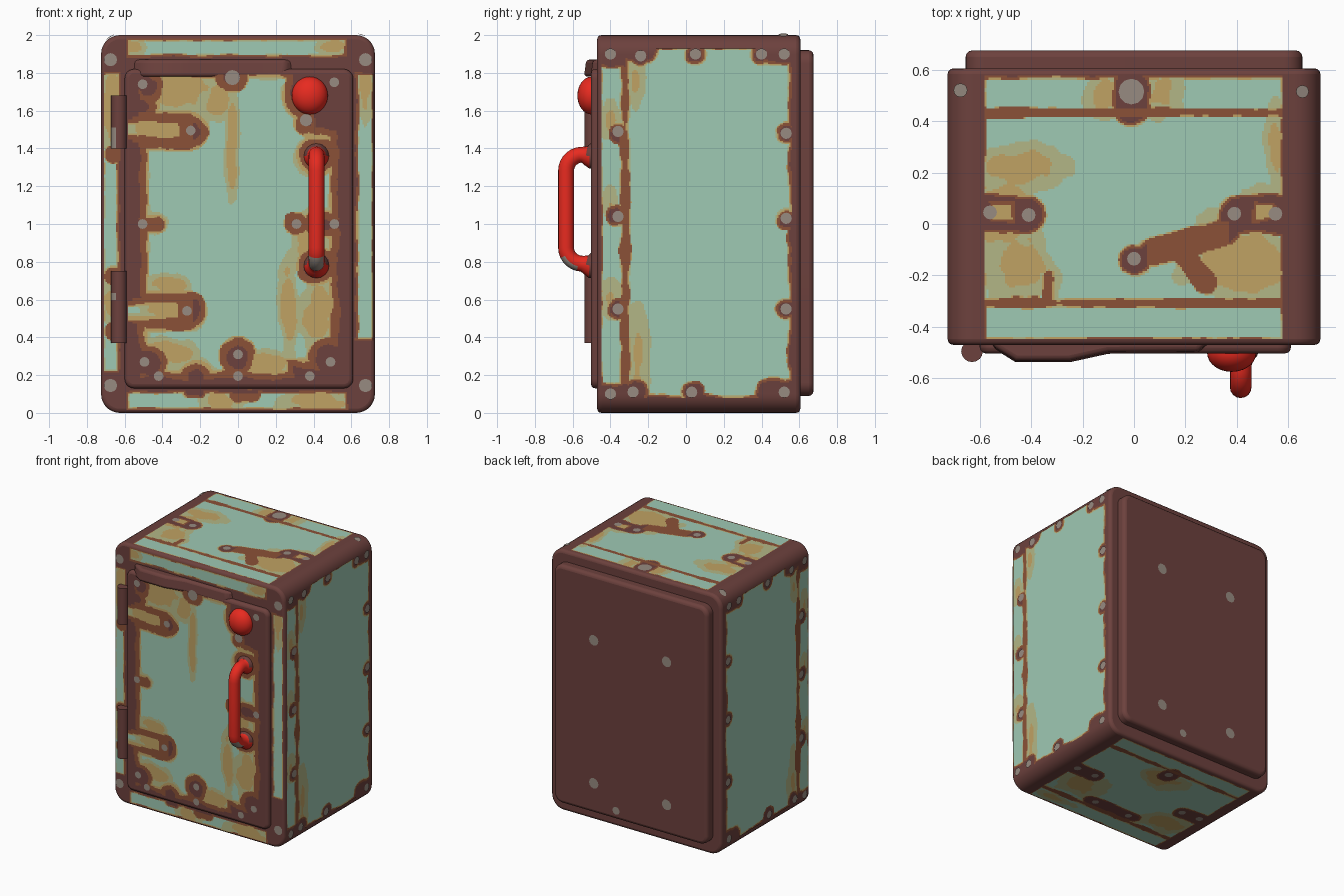
import bpy, bmesh, math
from mathutils import Vector, noise

if "Cube" in bpy.data.objects:
    bpy.data.objects.remove(bpy.data.objects["Cube"])

COLOURS = {"dark_brown": (.152, .053, .047), "mint_paint": (.345, .585, .455), "rust": (.26, .083, .038),
           "tan_rust": (.53, .36, .125), "khaki_stain": (.45, .47, .24), "worn_metal": (.31, .26, .22),
           "red_enamel": (.85, .025, .015)}
MATS = []
for n, c in COLOURS.items():
    m = bpy.data.materials.new(n)
    m.diffuse_color = (*c, 1)
    m.use_nodes = True
    m.node_tree.nodes["Principled BSDF"].inputs["Base Color"].default_value = m.diffuse_color
    MATS.append(m)
BROWN, MINT, RUST, TAN, KHAKI, METAL, RED = range(7)


def finish(name, bm, mat=None, angle=40):
    me = bpy.data.meshes.new(name)
    for m in MATS:
        me.materials.append(m)
    if mat is not None:
        for f in bm.faces:
            f.material_index = mat
    bm.to_mesh(me)
    bm.free()
    ob = bpy.data.objects.new(name, me)
    bpy.context.collection.objects.link(ob)
    bpy.ops.object.select_all(action='DESELECT')
    ob.select_set(True)
    bpy.context.view_layer.objects.active = ob
    bpy.ops.object.shade_smooth_by_angle(angle=math.radians(angle))
    return ob


def soften(ob, width):
    b = ob.modifiers.new("soft", 'BEVEL')
    b.width, b.segments, b.limit_method, b.angle_limit = width, 3, 'ANGLE', math.radians(35)


def rounded_box(name, lo, hi, corner, edge):
    bm = bmesh.new()
    bmesh.ops.create_cube(bm, size=1)
    for v in bm.verts:
        v.co = Vector(((lo[i] + hi[i]) / 2 + v.co[i] * (hi[i] - lo[i])) for i in range(3))
    long = [e for e in bm.edges if abs((e.verts[0].co - e.verts[1].co).normalized().y) > .9]
    bmesh.ops.bevel(bm, geom=long, offset=corner, segments=7, profile=.5, affect='EDGES')
    soften(finish(name, bm, BROWN), edge)


def classify(u, v, s):
    """Colour at a point of a weathered panel; None leaves the brown body bare."""
    def inside(b):
        return min(u - b[0], b[1] - u, v - b[2], b[3] - v)
    d = max(inside(b) for b in s["boxes"])
    for (a, b, c, e, r) in s["holes"]:
        du, dv = c - a, e - b
        L = du * du + dv * dv
        t = max(0, min(1, ((u - a) * du + (v - b) * dv) / L)) if L else 0
        d = min(d, math.hypot(u - a - t * du, v - b - t * dv) - r)
    rim = s["rim"]
    for b in s.get("islands", []):
        i = inside(b)
        d = max(d, i + rim - .014 if i > 0 else i)
    n = noise.noise(Vector((u * 7, v * 7, s["seed"]))) + .4 * noise.noise(Vector((u * 19, v * 19, s["seed"])))
    d += s.get("rough", .02) * n
    if d < 0:
        return RUST if any(x0 < u < x1 and y0 < v < y1 for x0, x1, y0, y1 in s.get("bands", [])) else None
    if d < rim:
        return RUST
    t = max([1 - math.hypot((u - a) / ru, (v - b) / rv) for a, b, ru, rv in s["stains"]] + [-1]) + .35 * n
    if d < rim * (1.3 + .4 * n) or t > s.get("tan", .5):
        return TAN
    return KHAKI if t > .17 or d < rim * (1.45 + 1.2 * n) else MINT


def paint(name, place, out, ext, s, step=.008):
    """Thin paint layer: equal neighbours in each row are merged to one strip."""
    bm = bmesh.new()
    u0, u1, v0, v1 = ext
    nu, nv = round((u1 - u0) / step), round((v1 - v0) / step)
    for j in range(nv):
        va, vb = v0 + j * step, v0 + (j + 1) * step
        row = [classify(u0 + (i + .5) * step, va + step / 2, s) for i in range(nu)] + [-1]
        start = 0
        for i in range(1, nu + 1):
            if row[i] != row[start]:
                if row[start] is not None:
                    a, b = u0 + start * step, u0 + i * step
                    f = bm.faces.new([bm.verts.new(place(*p)) for p in ((a, va), (b, va), (b, vb), (a, vb))])
                    f.material_index = row[start]
                    f.normal_update()
                    if f.normal.dot(Vector(out)) < 0:
                        f.normal_flip()
                start = i
    finish(name, bm)


def rivets(name, place, out, pts):
    bm = bmesh.new()
    for u, v, r in pts:
        f = bm.faces.new([bm.verts.new(Vector(place(u + r * math.cos(k * math.pi / 6), v + r * math.sin(k * math.pi / 6)))
                                       + Vector(out) * .003) for k in range(12)])
        f.normal_update()
        if f.normal.dot(Vector(out)) < 0:
            f.normal_flip()
    finish(name, bm, METAL)


# Body, back plate and door
rounded_box("body", (-.725, -.47, 0), (.725, .605, 2), .1, .022)
rounded_box("back_plate", (-.655, .55, .09), (.655, .675, 1.92), .07, .025)
rounded_box("door", (-.6, -.503, .13), (.61, -.44, 1.82), .05, .022)

# Bent lip along the top of the door
bm = bmesh.new()
lip = [(-.56, -.46), (-.54, -.49), (-.46, -.54), (-.25, -.54), (-.1, -.507), (.25, -.505), (.3, -.46)]
f = bm.faces.new([bm.verts.new((x, y, 1.78)) for x, y in lip])
up = bmesh.ops.extrude_face_region(bm, geom=[f])["geom"]
bmesh.ops.translate(bm, vec=(0, .012, .09), verts=[g for g in up if isinstance(g, bmesh.types.BMVert)])
bmesh.ops.recalc_face_normals(bm, faces=bm.faces)
soften(finish("door_lip", bm, BROWN), .022)

# Door paint and rivets
def on_door(x, z): return (x, -.505, z)
door = dict(seed=1.3, rim=.036, rough=.025, boxes=[(-.52, .3, .18, 1.82), (-.2, .53, .24, 1.5), (-.2, .4, 1.0, 1.66)],
    bands=[(-.56, -.235, 1.43, 1.57), (-.56, -.24, .47, .61)],
    holes=[(-.62, 1.5, -.26, 1.495, .06), (-.62, .54, -.27, .54, .06), (-.51, 1.76, -.47, 1.72, .05), (-.03, 1.79, -.03, 1.79, .045),
           (.38, 1.68, .38, 1.68, .1), (.37, 1.54, .37, 1.54, .03), (.415, 1.36, .415, 1.36, .065), (.415, .78, .415, .78, .06),
           (.31, 1, .31, 1, .015), (.55, 1, .42, 1, .03), (-.51, 1, -.43, 1, .005), (-.5, .27, -.47, .27, .055), (0, .29, 0, .31, .05),
           (.51, .25, .49, .27, .085), (-.22, .17, -.22, .19, .05), (-.5, 1.62, -.5, 1.62, .04)],
    islands=[(-.62, -.3, 1.45, 1.55), (-.62, -.3, .49, .59)],
    stains=[(-.28, 1.72, .34, .16), (-.1, 1.68, .13, .16), (-.03, 1.42, .05, .48), (.27, .52, .065, .42), (.42, .5, .14, .3), (.37, .92, .12, .22),
            (-.37, .32, .17, .1), (.15, .27, .2, .09), (-.41, 1.5, .3, .14), (-.33, .54, .2, .12), (-.36, .68, .17, .08), (.45, 1.46, .08, .12)])
paint("door_paint", on_door, (0, -1, 0), (-.582, .56, .16, 1.79), door)
rivets("door_rivets", on_door, (0, -1, 0), [(-.03, 1.775, .04), (.36, 1.55, .033)] + [(x, z, .026) for x, z in
       [(-.505, 1.74), (.51, 1.75), (.51, 1), (-.505, 1), (.31, 1), (-.25, 1.495), (-.27, .54), (-.495, .27), (0, .31), (.49, .27),
        (-.42, .195), (0, .195), (.38, .195)]])
# Rust patch beside the left middle rivet
bm = bmesh.new()
bm.faces.new([bm.verts.new((-.43 + .04 * math.cos(k * math.pi / 8), -.507, 1 + .035 * math.sin(k * math.pi / 8))) for k in range(16)])
finish("door_rust_spot", bm, RUST)

# Painted strips on the front frame
def on_frame(x, z): return (x, -.473, z)
frame = dict(seed=4.1, rim=.011, rough=.012,
    boxes=[(-.59, .58, 1.882, 1.985), (-.59, .58, .012, .115), (.622, .722, .38, 1.8), (-.722, -.628, .21, 1.8)],
    holes=[(0, .09, .08, .1, .03), (-.26, .11, -.2, .11, .02), (-.66, .43, -.64, .43, .035), (-.66, 1.37, -.66, 1.37, .035), (-.66, .72, -.66, .73, .035)],
    bands=[(-.71, -.62, .34, .48), (-.71, -.62, .69, .78), (-.71, -.62, 1.33, 1.41), (-.05, .12, .03, .1)],
    stains=[(.42, .06, .26, .1), (-.1, .06, .14, .09), (-.67, .56, .07, .15), (.67, 1.7, .06, .25), (.52, 1.94, .12, .06), (-.56, 1.94, .1, .06), (-.67, 1.6, .08, .3)])
paint("frame_paint", on_frame, (0, -1, 0), (-.71, .71, .014, 1.986), frame)
rivets("frame_rivets", on_frame, (0, -1, 0), [(s * .675, z, .035) for s in (-1, 1) for z in (.145, 1.87)])

# Both side walls
side_rivets = [(y, z, .03) for y, z in [(.52, 1.9), (.4, 1.9), (.05, 1.9), (-.24, 1.89), (-.4, 1.9), (.53, 1.48), (.53, 1.03), (.53, .55),
               (.52, .11), (.03, .11), (-.28, .11), (-.4, .1), (-.36, .55), (-.36, 1.04), (-.36, 1.49)]]
side = dict(seed=7.7, rim=.013, rough=.024, boxes=[(-.315, .558, .08, 1.94), (-.46, -.33, .14, 1.84)],
    holes=[(y, z, y, z, .043) for y, z, r in side_rivets] + [(-.31, .0, -.26, .12, .05), (.55, .1, .45, .1, .07), (.55, 1.92, .42, 1.92, .06), (-.3, 1.93, -.22, 1.92, .06)],
    bands=[(-.35, -.29, .15, 1.83)],
    stains=[(-.26, .28, .08, .36), (-.4, .6, .07, .14), (-.4, 1.1, .06, .12), (-.27, 1.75, .06, .16), (-.4, 1.55, .06, .13)], tan=.75)
for tag, s in (("right", 1), ("left", -1)):
    def on_side(y, z, s=s): return (s * .728, y, z)
    side["seed"] += s
    paint(tag + "_side_paint", on_side, (s, 0, 0), (-.447, .561, .08, 1.928), side)
    rivets(tag + "_side_rivets", on_side, (s, 0, 0), side_rivets)

# Roof and underside
strips = [(-.59, .585, .438, .578), (-.59, .585, -.3, .43), (-.585, .585, -.455, -.315)]
bands = [(-.585, .575, .42, .45), (-.585, .575, -.325, -.288)]
top = dict(seed=2.6, rim=.01, rough=.012, boxes=strips, bands=bands + [(.05, .37, -.285, .01), (-.35, -.31, -.3, -.18)],
    holes=[(-.01, .45, -.01, .54, .06), (-.6, .045, -.42, .035, .068), (.6, .04, .4, .035, .066), (0, -.14, .01, -.14, .05), (.07, -.11, .36, -.03, .045),
           (.2, -.13, .28, -.23, .03), (-.33, -.3, -.33, -.2, .012)],
    islands=[(-.565, -.465, .005, .085), (.465, .555, .01, .085)],
    stains=[(-.12, .5, .1, .13), (.11, .5, .11, .13), (-.52, .04, .16, .2), (.52, .05, .15, .15), (.37, -.15, .24, .2), (.52, -.16, .2, .2), (-.44, -.18, .16, .2),
            (-.43, .23, .24, .12), (.55, .28, .06, .22)])
bottom = dict(seed=9.2, rim=.012, rough=.014, boxes=strips, bands=bands,
    holes=[(-.6, .04, -.42, .035, .062), (.6, .04, .4, .035, .062), (0, .36, 0, .4, .06), (-.2, -.24, .2, -.24, .045)],
    stains=[(.4, -.1, .24, .2), (-.4, -.15, .25, .17), (0, .3, .22, .15), (.4, -.38, .2, .06)])
dots = [(-.41, .035, .027), (-.56, .045, .027), (.39, .04, .027), (.55, .04, .027)]
for tag, z, s, spec, extra in (("roof", 2.003, 1, top, [(-.01, .515, .05), (0, -.135, .027)]),
                               ("underside", -.001, -1, bottom, [(0, .38, .03), (-.15, -.24, .025), (.15, -.24, .025)])):
    def on_flat(x, y, z=z): return (x, y, z)
    paint(tag + "_paint", on_flat, (0, 0, s), (-.582, .578, -.447, .577), spec)
    rivets(tag + "_rivets", on_flat, (0, 0, s * .3), dots + extra)
rivets("roof_corner_rivets", lambda x, y: (x, y, 1.905 + math.sqrt(.01 - (abs(x) - .625) ** 2)), (0, 0, 1),
       [(-.675, .52, .027), (.655, .515, .025)])

# Back plate rivets
rivets("back_rivets", lambda x, z: (x, .676, z), (0, 1, 0),
       [(s * .31, z, .04) for s in (-1, 1) for z in (.32, 1.42)] + [(.12, .16, .03)])

# Hinge barrels with worn metal patches
for tag, z0, z1 in (("upper", 1.4, 1.68), ("lower", .37, .75)):
    bm = bmesh.new()
    N, H = 16, 10
    rings = [[bm.verts.new((-.63 + .042 * math.cos(2 * math.pi * k / N), -.495 + .042 * math.sin(2 * math.pi * k / N), z0 + (z1 - z0) * h / H))
              for k in range(N)] for h in range(H + 1)]
    for h in range(H):
        for k in range(N):
            f = bm.faces.new((rings[h][k], rings[h][(k + 1) % N], rings[h + 1][(k + 1) % N], rings[h + 1][k]))
            f.material_index = METAL if 8 <= k <= 10 and ((tag == "upper" and h < 4) or h == 6 and tag == "lower") else BROWN
    bm.faces.new(rings[0][::-1])
    bm.faces.new(rings[-1])
    finish(tag + "_hinge", bm)

# Red knob
bm = bmesh.new()
bmesh.ops.create_uvsphere(bm, u_segments=28, v_segments=16, radius=1)
for v in bm.verts:
    v.co = Vector((.38 + .096 * v.co.x, -.5 + .075 * v.co.y, 1.68 + .1 * v.co.z))
finish("knob", bm, RED)

# Red pull handle: rings swept along a path in the y-z plane
def bend(zc, start, end):
    return [(-.55 + .085 * math.cos(a), zc + .085 * math.sin(a))
            for a in (math.radians(start + (end - start) * i / 7) for i in range(8))]
path = [(-.47, 1.36), (-.51, 1.36), (-.53, 1.362)] + bend(1.282, 90, 180) + bend(.875, 180, 270) + [(-.53, .785), (-.51, .78), (-.47, .78)]
bm = bmesh.new()
rings = []
for i, (y, z) in enumerate(path):
    a, b = path[max(i - 1, 0)], path[min(i + 1, len(path) - 1)]
    n = Vector((0, -(b[1] - a[1]), b[0] - a[0])).normalized()
    edge = min(i, len(path) - 1 - i)
    r = (.07, .066, .05)[edge] if edge < 3 else .042
    rings.append([bm.verts.new(Vector((.415, y, z)) + r * (Vector((1, 0, 0)) * math.cos(t) + n * math.sin(t)))
                  for t in (2 * math.pi * k / 16 for k in range(16))])
for i in range(len(rings) - 1):
    for k in range(16):
        f = bm.faces.new((rings[i][k], rings[i][(k + 1) % 16], rings[i + 1][(k + 1) % 16], rings[i + 1][k]))
        c = f.calc_center_median()
        f.material_index = METAL if c.z < .83 and c.y < -.585 and c.x < .45 else BROWN if c.y > -.52 else RED
for r in (rings[0], rings[-1]):
    bm.faces.new(r).material_index = BROWN
bmesh.ops.recalc_face_normals(bm, faces=bm.faces)
finish("handle", bm)
